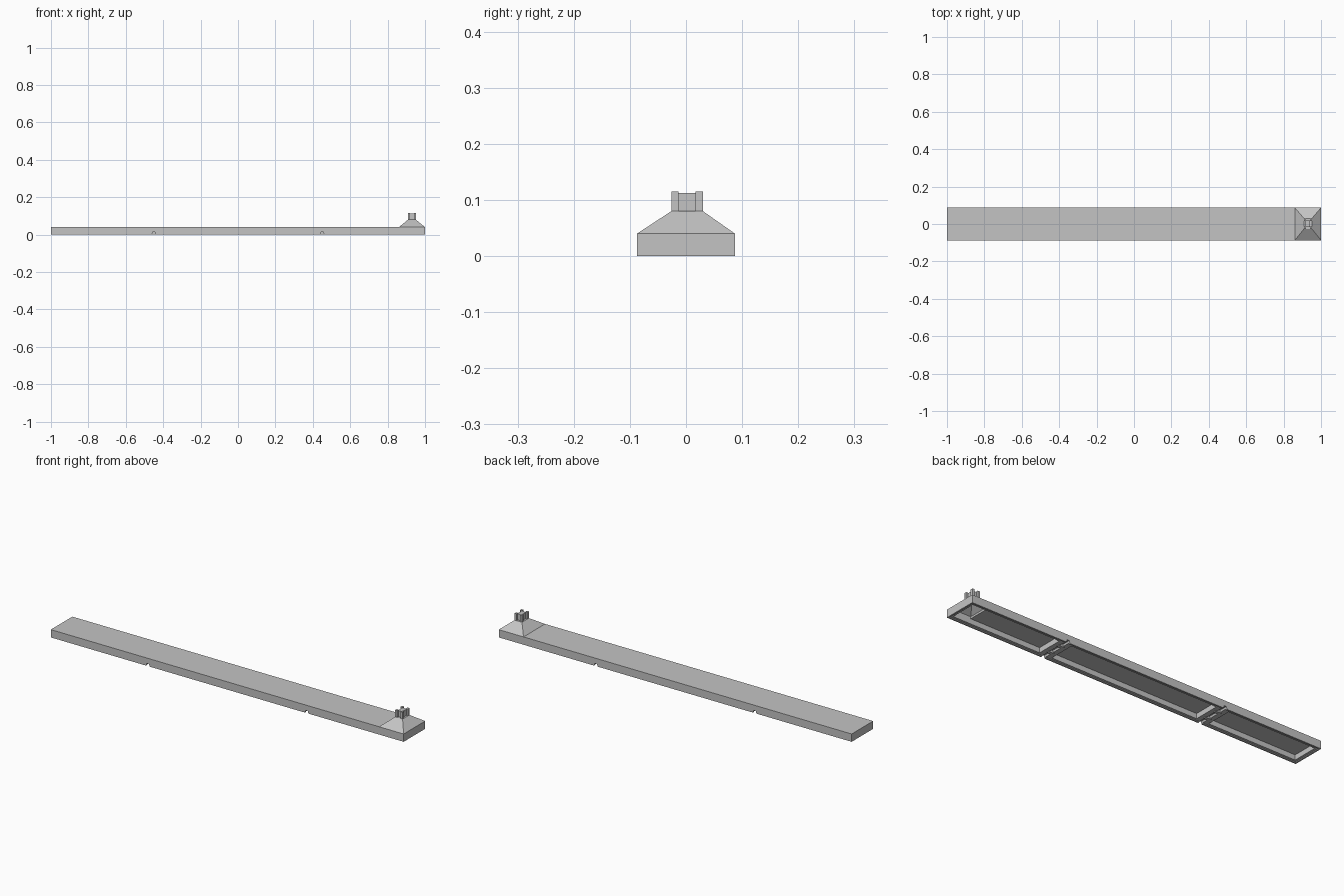
import bpy, bmesh

# Remove the default cube
old = bpy.data.objects.get("Cube")
if old:
    bpy.data.objects.remove(old, do_unlink=True)

grey = bpy.data.materials.new("light_grey")
grey.use_nodes = True
grey.diffuse_color = (0.55, 0.55, 0.55, 1)
grey.node_tree.nodes["Principled BSDF"].inputs["Base Color"].default_value = (0.55, 0.55, 0.55, 1)

HALF_W, TOP, CEILING = 0.087, 0.04, 0.03
WALL = 0.02
BAR_X, BAR_HALF = 0.45, 0.035


def frustum(name, low, high, z0, z1):
    """Tapered block; low and high are (x0, x1, y0, y1) rectangles."""
    bm = bmesh.new()
    rings = []
    for (x0, x1, y0, y1), z in ((low, z0), (high, z1)):
        corners = ((x0, y0), (x1, y0), (x1, y1), (x0, y1))
        rings.append([bm.verts.new((x, y, z)) for x, y in corners])
    a, b = rings
    bm.faces.new(a[::-1])
    bm.faces.new(b)
    for i in range(4):
        j = (i + 1) % 4
        bm.faces.new((a[i], a[j], b[j], b[i]))
    mesh = bpy.data.meshes.new(name)
    bm.to_mesh(mesh)
    bm.free()
    obj = bpy.data.objects.new(name, mesh)
    bpy.context.collection.objects.link(obj)
    mesh.materials.append(grey)
    return obj


def block(name, x0, x1, y0, y1, z0, z1):
    return frustum(name, (x0, x1, y0, y1), (x0, x1, y0, y1), z0, z1)


def cut(target, cutter):
    """Subtract a block from a part, then discard the block."""
    mod = target.modifiers.new("cut", "BOOLEAN")
    mod.operation = "DIFFERENCE"
    mod.solver = "EXACT"
    mod.object = cutter
    bpy.context.view_layer.objects.active = target
    bpy.ops.object.modifier_apply(modifier=mod.name)
    bpy.data.objects.remove(cutter, do_unlink=True)


# Long tray, open underneath, with a stepped rim
tray = block("tray", -1, 1, -HALF_W, HALF_W, 0, TOP)
lip = 0.008
cut(tray, block("rim_step", -1 + lip, 1 - lip, -HALF_W + lip, HALF_W - lip, -0.01, 0.004))

# Three pockets separated by two cross bars
inner_y = HALF_W - WALL
edges = (-1 + WALL, -BAR_X - BAR_HALF, -BAR_X + BAR_HALF,
         BAR_X - BAR_HALF, BAR_X + BAR_HALF, 1 - WALL)
for x0, x1 in zip(edges[::2], edges[1::2]):
    cut(tray, block("pocket", x0, x1, -inner_y, inner_y, -0.02, CEILING))

# Channel across each bar, with small clips inside it
for side in (-1, 1):
    x = side * BAR_X
    cut(tray, frustum("channel", (x - 0.012, x + 0.012, -0.1, 0.1),
                      (x - 0.006, x + 0.006, -0.1, 0.1), -0.004, 0.013))
    for y in (-0.035, 0.035):
        block("clip", x - 0.016, x + 0.016, y - 0.008, y + 0.008, 0.001, 0.016)

# Hollow hood over the end of the tray
cut(tray, block("hood_opening", 0.88, 0.98, -inner_y, inner_y, 0.02, 0.06))
hood = frustum("hood", (0.86, 1, -HALF_W, HALF_W), (0.909, 0.951, -0.026, 0.03), TOP, 0.08)
cut(hood, frustum("hood_cavity", (0.875, 0.985, -0.072, 0.072),
                  (0.92, 0.94, -0.012, 0.016), TOP - 0.002, 0.074))

# Notched spigot: four corner posts around a recessed core
block("spigot_core", 0.918, 0.942, -0.016, 0.02, 0.078, 0.112)
for x0, x1 in ((0.909, 0.92), (0.94, 0.951)):
    for y0, y1 in ((-0.026, -0.013), (0.017, 0.03)):
        block("spigot_post", x0, x1, y0, y1, 0.078, 0.115)
